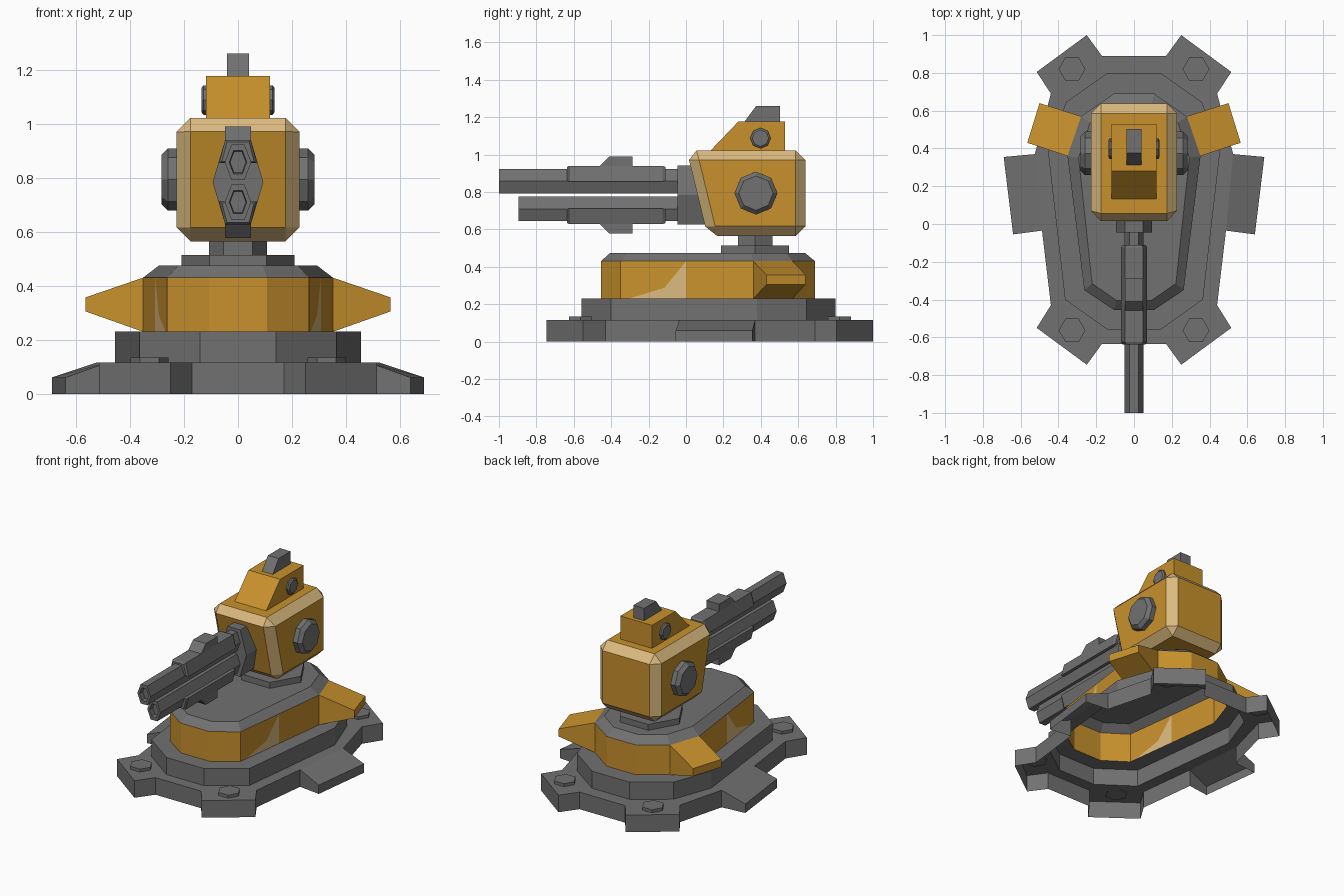
import bpy, bmesh, math
from mathutils import Vector

if "Cube" in bpy.data.objects:
    bpy.data.objects.remove(bpy.data.objects["Cube"])


def material(name, rgb):
    m = bpy.data.materials.new(name)
    m.diffuse_color = (*rgb, 1)
    m.use_nodes = True
    m.node_tree.nodes["Principled BSDF"].inputs["Base Color"].default_value = m.diffuse_color
    return m


GREY = material("gunmetal grey", (0.165, 0.165, 0.165))
ORANGE = material("amber paint", (0.58, 0.285, 0.026))
TAN = material("worn edge tan", (0.71, 0.49, 0.21))


def finish(name, bm, mats, mirror=False):
    me = bpy.data.meshes.new(name)
    bm.to_mesh(me)
    bm.free()
    for m in mats:
        me.materials.append(m)
    ob = bpy.data.objects.new(name, me)
    bpy.context.collection.objects.link(ob)
    if mirror:
        ob.modifiers.new("mirror", 'MIRROR').use_clip = True
    return ob


def loft(name, rings, mat, mirror=False, bevel=0):
    """Closed solid through rings of equal point count."""
    bm = bmesh.new()
    vs = [[bm.verts.new(p) for p in r] for r in rings]
    n = len(vs[0])
    for a, b in zip(vs, vs[1:]):
        for i in range(n):
            j = (i + 1) % n
            bm.faces.new((a[i], a[j], b[j], b[i]))
    bm.faces.new(vs[0])
    bm.faces.new(vs[-1])
    bmesh.ops.recalc_face_normals(bm, faces=bm.faces)
    if bevel:
        bmesh.ops.bevel(bm, geom=bm.edges[:], offset=bevel, segments=1,
                        affect='EDGES', profile=0.5, material=1)
    return finish(name, bm, [mat, TAN], mirror)


def polygon(n, r, sx=1, sy=1):
    return [(r * sx * math.cos(2 * math.pi * i / n), r * sy * math.sin(2 * math.pi * i / n)) for i in range(n)]


def hex_disc(name, x, y, r, z0, z1, mirror=False):
    loft(name, [[(x + a, y + b, z) for a, b in polygon(6, r)] for z in (z0, z1)], GREY, mirror)


def side_profile(name, pts, w, mat, bevel=0):
    return loft(name, [[(x, y, z) for y, z in pts] for x in (-w, w)], mat, bevel=bevel)


def drum(name, y, z, r, x0, x1, x2):
    loft(name, [[(x, y + a * k, z + b * k) for a, b in polygon(8, r)]
                for x, k in ((x0, 1), (x1, 1), (x2, 0.8))], GREY, True)


# Hull: right half of a bottomless stepped shell, mirrored
P = [(0, -.635), (.17, -.635), (.25, -.745), (.515, -.55), (.44, -.43), (.487, -.035), (.525, .37),
     (.44, .69), (.515, .805), (.25, 1.0), (.17, .89), (0, .89)]
S = [(0, -.56), (.14, -.56), (.365, -.40), (.455, .38), (.36, .645), (.14, .80), (0, .80)]
O = [(0, -.455), (.107, -.455), (.263, -.35), (.352, .36), (.28, .57), (.107, .69), (0, .69)]
T = [(0, -.405), (.092, -.405), (.222, -.315), (.293, .35), (.233, .535), (.092, .635), (0, .635)]

bm = bmesh.new()


def ring(pts, z):
    return [bm.verts.new((x, y, z)) for x, y in pts]


def face(vs, mat=0):
    bm.faces.new(vs).material_index = mat


p0, p1 = ring(P, 0), ring(P, .115)
s0, s1 = ring(S, .115), ring(S, .23)
o0, o1, t = ring(O, .23), ring(O, .43), ring(T, .475)
SIDE, FIN = 2, 3
for i in range(11):
    if i != 5:
        face((p0[i], p0[i + 1], p1[i + 1], p1[i]))
# plate top, one face per step segment
for i, (a, b) in enumerate([(0, 1), (1, 4), (4, 6), (6, 7), (7, 10), (10, 11)]):
    face(p1[a:b + 1] + [s0[i + 1], s0[i]])
for i in range(6):
    face((s0[i], s0[i + 1], s1[i + 1], s1[i]))
    face((s1[i], s1[i + 1], o0[i + 1], o0[i]))
    face((o1[i], o1[i + 1], t[i + 1], t[i]))
    if i not in (SIDE, FIN):
        face((o0[i], o0[i + 1], o1[i + 1], o1[i]), 1)
face(t)


# side wall with the worn paint patch cut in
def on_wall(y, z):
    k = (y + .35) / .71
    return bm.verts.new((.263 + .089 * k, y, z))


a, b, c, d = [on_wall(*q) for q in ((-.305, .23), (-.115, .288), (0, .43), (0, .23))]
face((o0[2], a, b, c, o1[2]), 1)
face((a, d, c, b), 2)
face((d, o0[3], o1[3], c), 1)

# rear fin, growing out of the wall
f0 = [bm.verts.new((x, y, .305)) for x, y in ((.565, .43), (.5, .64))]
f1 = [bm.verts.new((x, y, .357)) for x, y in ((.565, .43), (.5, .64))]
face((f0[0], f0[1], f1[1], f1[0]), 1)
face((o0[3], o0[4], f0[1], f0[0]), 1)
face((o1[3], o1[4], f1[1], f1[0]), 1)
face((o0[3], f0[0], f1[0], o1[3]), 1)
face((o0[4], f0[1], f1[1], o1[4]), 1)

# sloping side foot
g0 = [bm.verts.new((x, y, 0)) for x, y in ((.64, -.055), (.69, .355))]
g1 = [bm.verts.new((x, y, .06)) for x, y in ((.64, -.055), (.69, .355))]
face((g0[0], g0[1], g1[1], g1[0]))
face((p1[5], p1[6], g1[1], g1[0]))
face((p0[5], g0[0], g1[0], p1[5]))
face((p0[6], g0[1], g1[1], p1[6]))

bmesh.ops.remove_doubles(bm, verts=bm.verts, dist=1e-4)
bmesh.ops.recalc_face_normals(bm, faces=bm.faces)
bm.normal_update()
if max(bm.faces, key=lambda f: f.calc_center_median().z).normal.z < 0:
    bmesh.ops.reverse_faces(bm, faces=bm.faces[:])
finish("hull", bm, [GREY, ORANGE, TAN], True)

# Bolts, turntable and neck
for tag, y in (("front", -.563), ("rear", .82)):
    hex_disc(tag + "_bolts", .328, y, .071, .11, .135, True)
hex_disc("turntable", 0, .37, .21, .47, .515)
hex_disc("neck", 0, .37, .107, .51, .57)

# Head with worn bevelled edges
side_profile("head", [(.115, .565), (.638, .565), (.638, 1.022), (.004, 1.022)], .228, ORANGE, .052)
drum("head_pivots", .374, .794, .115, .22, .26, .283)

# Sensor box and top fin
side_profile("sensor_box", [(.13, 1.02), (.28, 1.177), (.53, 1.177), (.53, 1.02)], .118, ORANGE)
drum("sensor_knobs", .398, 1.088, .055, .11, .128, .136)
side_profile("top_fin", [(.308, 1.17), (.375, 1.26), (.503, 1.26), (.503, 1.17)], .04, GREY)

# Gun mount
MID = .784
loft("gun_mount", [[(a, y, MID + b) for a, b in polygon(6, .094, 1, 1.94)] for y in (-.045, .11)], GREY)

# Barrels, sleeves and sight blocks, upper and lower
for tag, s, tip in (("upper", 1, -1.0), ("lower", -1, -.895)):
    hexa = polygon(6, .049, 1, 1.53)
    loft(tag + "_barrel", [[(a * k, y, MID + s * .074 + b * k) for a, b in hexa]
                           for y, k in ((-.04, 1), (tip, 1), (tip, .66), (tip + .03, .6))], GREY)
    trap = [(-.07, -.043), (.07, -.043), (.048, .042), (-.048, .042)]
    loft(tag + "_sleeve", [[(a * k, y, MID + s * (.114 + b * k)) for a, b in trap]
                           for y, k in ((-.637, .85), (-.625, 1), (-.125, 1), (-.11, .85))], GREY)
    block = [(-.465, .15), (-.41, .206), (-.285, .206), (-.285, .15)]
    side_profile(tag + "_sight_block", [(y, MID + s * z) for y, z in block], .048, GREY)
